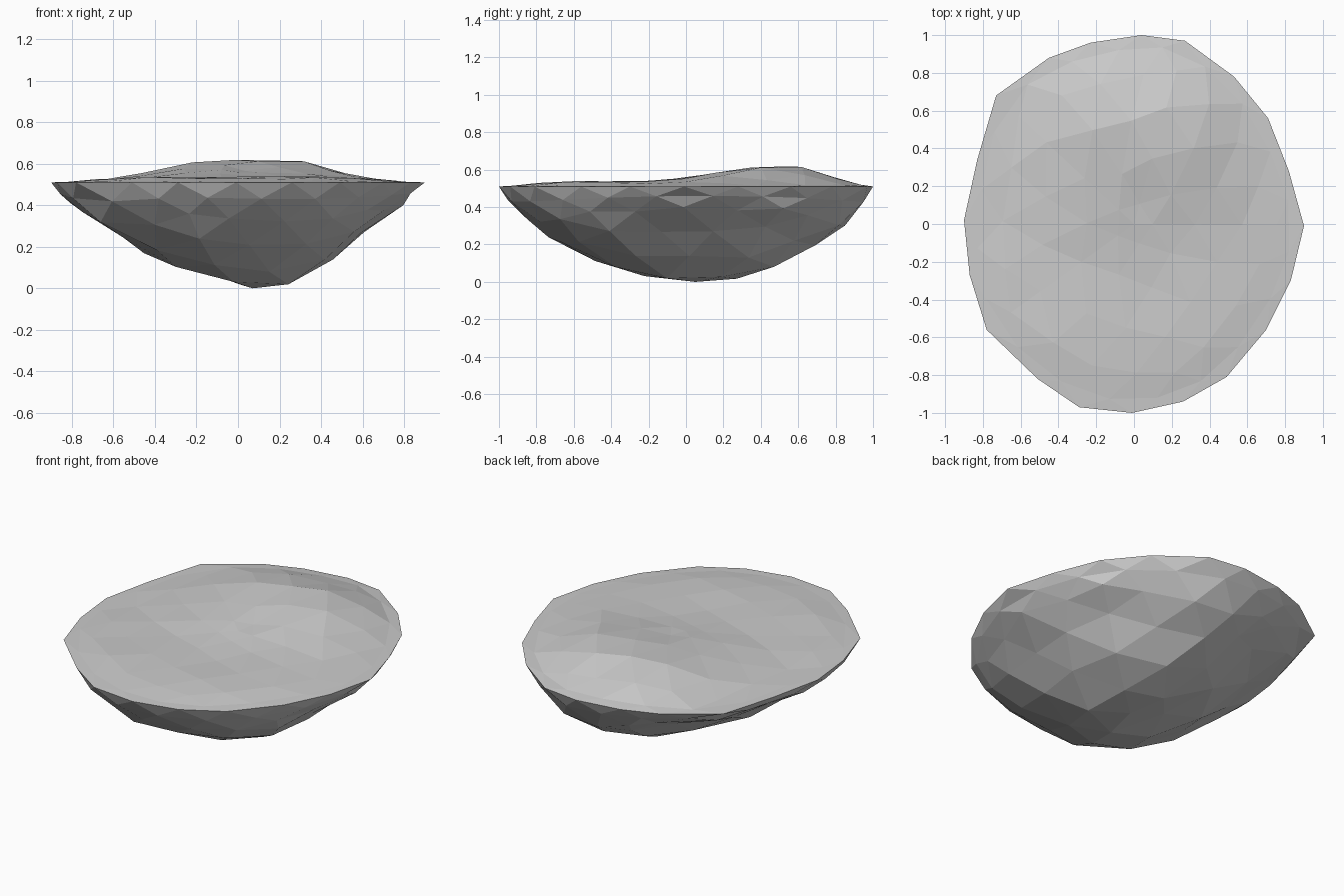
import bpy, bmesh, math, random

if "Cube" in bpy.data.objects:
    bpy.data.objects.remove(bpy.data.objects["Cube"])
random.seed(4)

# Rim outline, counter-clockwise from +x, about every 18 degrees
RIM = [(.9, -.01), (.82, .28), (.71, .56), (.53, .78), (.27, .97), (.04, 1.0), (-.23, .96),
       (-.45, .88), (-.73, .68), (-.83, .34), (-.9, .02), (-.87, -.27), (-.78, -.56),
       (-.51, -.82), (-.29, -.97), (-.01, -1.0), (.26, -.94), (.49, -.81), (.7, -.56), (.83, -.3)]
RIM_Z = .51

# Underside heights from the keel outward, for 8 compass directions (E, NE, N ...)
FRACS = [0, .28, .53, .76, .9, .97, 1]
UNDER = [(.05, .18, .35, .43, .47), (.03, .13, .28, .38, .45), (.01, .10, .22, .33, .44),
         (.06, .21, .37, .44, .47), (.08, .18, .33, .42, .46), (.04, .12, .21, .34, .43),
         (.015, .12, .26, .37, .44), (.02, .12, .26, .37, .44)]


def mix(a, b, t):
    return a + (b - a) * t


def rim_at(turn):
    t = turn * 20
    i, f = int(t), t - int(t)
    a, b = RIM[i % 20], RIM[(i + 1) % 20]
    return mix(a[0], b[0], f), mix(a[1], b[1], f)


def profile(row, q):
    zs = [0, *row, RIM_Z]
    for i in range(6):
        if q <= FRACS[i + 1]:
            return mix(zs[i], zs[i + 1], (q - FRACS[i]) / (FRACS[i + 1] - FRACS[i]))
    return RIM_Z


def under_z(turn, q):
    t = turn * 8
    i, f = int(t), t - int(t)
    return mix(profile(UNDER[i % 8], q), profile(UNDER[(i + 1) % 8], q), f)


def top_z(x, y, q):
    fade = min(1, (1 - q) / .3)
    mound = .095 * math.exp(-((x - .06) / .5) ** 4 - ((y - .5) / .48) ** 2)
    swell = .02 * math.exp(-((y + .6) / .3) ** 2)
    return RIM_Z + fade * (.012 + mound + swell + random.uniform(-.006, .006))


# Rock slab: an icosphere whose 20-sided equator becomes the rim
bm = bmesh.new()
bmesh.ops.create_icosphere(bm, subdivisions=3, radius=1)
for v in bm.verts:
    x, y, h = v.co
    q = min(1, math.hypot(x, y))
    turn = ((math.atan2(y, x) / math.tau) + 1 + 1e-6) % 1
    rx, ry = rim_at(turn)
    if abs(h) < 1e-3:
        v.co = (rx, ry, RIM_Z)
    elif h > 0:
        q = q ** 1.6
        px, py = rx * q, ry * q
        v.co = (px, py, top_z(px, py, q))
    else:
        j = .02 if .1 < q < .93 else 0
        px = mix(.07, rx, q) + random.uniform(-j, j)
        py = mix(.05, ry, q) + random.uniform(-j, j)
        v.co = (px, py, max(0, under_z(turn, q) + random.uniform(-j, j) * .5))
bmesh.ops.recalc_face_normals(bm, faces=bm.faces)
mesh = bpy.data.meshes.new("rock_slab")
bm.to_mesh(mesh)
bm.free()
rock = bpy.data.objects.new("rock_slab", mesh)
bpy.context.collection.objects.link(rock)
